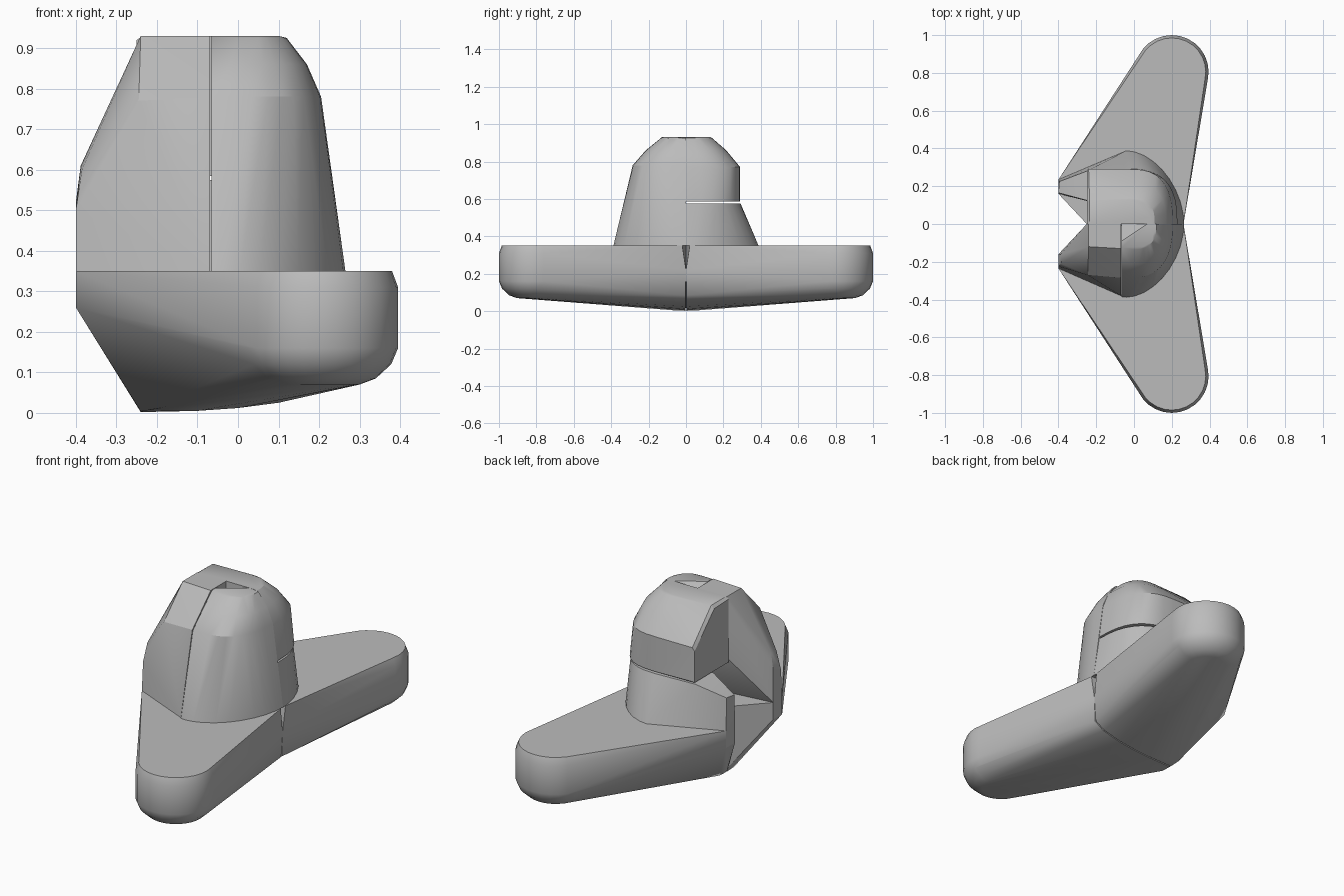
import bpy, bmesh
from math import sin, cos, pi, radians

cube = bpy.data.objects.get("Cube")
if cube:
    bpy.data.objects.remove(cube, do_unlink=True)

grey = bpy.data.materials.new("plain grey")
grey.use_nodes = True
colour = (0.5, 0.5, 0.5, 1)
grey.diffuse_color = colour
grey.node_tree.nodes["Principled BSDF"].inputs["Base Color"].default_value = colour


def hull(name, points):
    """Solid convex block wrapped around the given points."""
    bm = bmesh.new()
    for p in points:
        bm.verts.new(p)
    out = bmesh.ops.convex_hull(bm, input=bm.verts)
    loose = [v for v in bm.verts if not v.link_faces]
    bmesh.ops.delete(bm, geom=loose, context='VERTS')
    bmesh.ops.dissolve_limit(bm, angle_limit=radians(0.5), verts=bm.verts, edges=bm.edges)
    bmesh.ops.recalc_face_normals(bm, faces=bm.faces)
    mesh = bpy.data.meshes.new(name)
    bm.to_mesh(mesh)
    bm.free()
    mesh.materials.append(grey)
    ob = bpy.data.objects.new(name, mesh)
    bpy.context.collection.objects.link(ob)
    bpy.ops.object.select_all(action='DESELECT')
    ob.select_set(True)
    bpy.context.view_layer.objects.active = ob
    bpy.ops.object.shade_smooth_by_angle(angle=radians(28))


def circle(cx, cy, r, z, n=28):
    return [(cx + r * cos(2 * pi * i / n), cy + r * sin(2 * pi * i / n), z) for i in range(n)]


def quarter(side, z, x0, a, b, power, n=9):
    """Rounded quarter outline from the +x end round to the +-y end."""
    pts = []
    for i in range(n + 1):
        t = pi / 2 * i / n
        pts.append((x0 + a * max(cos(t), 0) ** power, side * b * sin(t) ** power, z))
    return pts


# Two swept wings with rounded tips, meeting at the middle
for side, name in ((-1, "front_wing"), (1, "back_wing")):
    pts = []
    for z, r in ((.07, .10), (.085, .14), (.12, .178), (.16, .195), (.31, .195), (.35, .18)):
        pts += circle(.2, side * .805, r, z)
    for y in (.16, .235):
        pts += [(-.4, side * y, .26), (-.4, side * y, .35)]
    pts += [(-.25, 0, .35), (.265, side * .02, .35), (.262, 0, .22)]
    pts += [(x, side * .003, z) for x, z in
            ((-.24, .002), (-.1, .005), (0, .012), (.1, .025), (.2, .05), (.255, .085))]
    pts += [(-.24, side * .06, .004), (-.25, 0, .03)]
    hull(name, pts)

SPLIT = -.065

# Front right quarter of the dome, with a clipped top corner
pts = quarter(-1, .35, -.04, .305, .388, 1.1) + quarter(-1, .78, -.02, .225, .285, .8)
pts += quarter(-1, .86, -.02, .19, .215, .8) + quarter(-1, .925, 0, .12, .135, .8)
pts += [(.07, 0, .93), (.1, -.06, .93), (.05, -.12, .93), (SPLIT, -.125, .93), (SPLIT, -.09, .93)]
pts += [(SPLIT, 0, .85), (SPLIT, 0, .35), (SPLIT, -.385, .35), (SPLIT, -.285, .78)]
hull("front_dome_inner", pts)

# Front left quarter of the dome, reaching out to the prong
x = SPLIT - .004
pts = [(x, 0, .93), (x, -.13, .93), (x, -.285, .78), (x, -.38, .35), (x, 0, .6), (x, -.12, .35)]
pts += [(-.24, 0, .93), (-.24, -.12, .93), (-.25, 0, .9), (-.25, 0, .6), (-.245, -.27, .77)]
pts += [(-.4, -.16, .35), (-.4, -.235, .35), (-.4, -.225, .5),
        (-.4, -.16, .52), (-.388, -.16, .61), (-.385, -.21, .6)]
hull("front_dome_outer", pts)

# Back upper block of the dome
pts = [(-.25, y, z) for y, z in ((0, .585), (.285, .585), (.285, .75), (0, .92), (.12, .915))]
pts += [(-.235, 0, .93), (-.235, .125, .93), (-.24, .29, .77), (-.24, .29, .59)]
for z, a, b in ((.585, .25, .29), (.77, .225, .29), (.86, .19, .215), (.925, .13, .14), (.93, .11, .13)):
    pts += quarter(1, z, -.02, a, b, .75)
hull("back_dome_upper", pts)

# Back lower skirt with its prong
pts = quarter(1, .35, -.04, .305, .388, 1.1) + quarter(1, .575, -.02, .25, .292, .8)
pts += [(-.4, .16, .35), (-.4, .235, .35), (-.4, .165, .515), (-.395, .225, .52),
        (-.25, .125, .575), (-.25, .28, .575)]
hull("back_dome_lower", pts)
